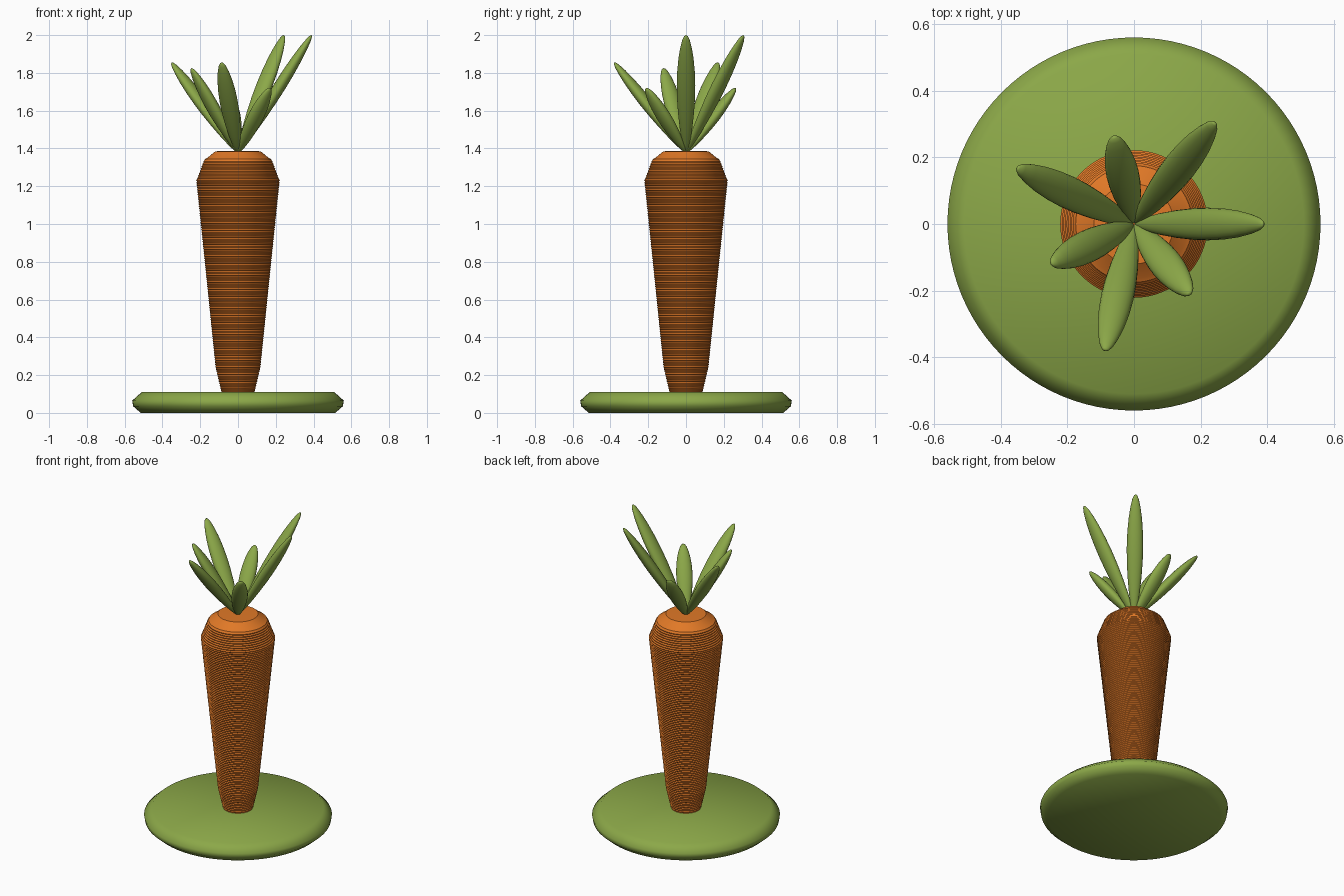
import bpy, bmesh, math
from mathutils import Vector, Matrix

if "Cube" in bpy.data.objects:
    bpy.data.objects.remove(bpy.data.objects["Cube"])


def material(name, rgb):
    m = bpy.data.materials.new(name)
    m.diffuse_color = (*rgb, 1)
    m.use_nodes = True
    m.node_tree.nodes["Principled BSDF"].inputs["Base Color"].default_value = m.diffuse_color
    return m


GREEN = material("leaf green", (0.26, 0.39, 0.065))
ORANGE = material("carrot orange", (0.75, 0.19, 0.02))


def lathe(name, profile, mat, segs, smooth_angle, squash=1.0, matrix=Matrix()):
    """Revolve (radius, z) points around z; zero radius closes to a point."""
    bm = bmesh.new()
    rings = []
    for r, z in profile:
        n = segs if r > 0 else 1
        rings.append([bm.verts.new((r * math.cos(2 * math.pi * i / segs),
                                    r * squash * math.sin(2 * math.pi * i / segs), z))
                      for i in range(n)])
    for a, b in zip(rings, rings[1:]):
        for i in range(segs):
            j = (i + 1) % segs
            quad = [a[i % len(a)], a[j % len(a)], b[j % len(b)], b[i % len(b)]]
            bm.faces.new(list(dict.fromkeys(quad)))
    bmesh.ops.recalc_face_normals(bm, faces=bm.faces)
    bm.transform(matrix)
    me = bpy.data.meshes.new(name)
    bm.to_mesh(me)
    bm.free()
    me.materials.append(mat)
    ob = bpy.data.objects.new(name, me)
    bpy.context.collection.objects.link(ob)
    bpy.ops.object.select_all(action='DESELECT')
    ob.select_set(True)
    bpy.context.view_layer.objects.active = ob
    bpy.ops.object.shade_smooth_by_angle(angle=math.radians(smooth_angle))
    return ob


# Round base with chamfered rim
lathe("base", [(0, 0), (0.515, 0), (0.555, 0.035), (0.56, 0.065), (0.51, 0.11), (0, 0.11)],
      GREEN, 96, 70)

# Carrot root: smooth outline broken into fine ridges
OUTLINE = [(0.088, 0.10), (0.092, 0.12), (0.12, 0.24), (0.222, 1.23), (0.18, 1.34), (0.12, 1.385)]


def outline_radius(z):
    for (r0, z0), (r1, z1) in zip(OUTLINE, OUTLINE[1:]):
        if z <= z1:
            return r0 + (r1 - r0) * (z - z0) / (z1 - z0)
    return OUTLINE[-1][0]


RIDGES = 100
root = [(0, 0.10)]
for i in range(2 * RIDGES + 1):
    z = 0.10 + 1.25 * i / (2 * RIDGES)
    root.append((outline_radius(z) + (0.0 if i % 2 else -0.004), z))
root += [(0.12, 1.385), (0, 1.387)]
lathe("carrot_root", root, ORANGE, 64, 30)

# Seven leaves fanned evenly: (horizontal reach, tip height)
LEAVES = [(0.39, 2.0), (0.39, 2.0), (0.27, 1.72), (0.39, 1.855),
          (0.275, 1.825), (0.39, 1.855), (0.27, 1.72)]
SHAPE = [(0, 0), (0.2, 0.03), (0.42, 0.09), (0.66, 0.2), (0.85, 0.33), (0.97, 0.46),
         (1, 0.57), (0.95, 0.69), (0.82, 0.8), (0.63, 0.89), (0.4, 0.96), (0.2, 0.99), (0, 1)]
start = Vector((0, 0, 1.375))
for i, (reach, top) in enumerate(LEAVES):
    a = i * 2 * math.pi / len(LEAVES)
    d = Vector((reach * math.cos(a), reach * math.sin(a), top - start.z))
    side = Vector((-math.sin(a), math.cos(a), 0))
    axis = d.normalized()
    face = side.cross(axis)
    rot = Matrix((side, axis.cross(side), axis)).transposed().to_4x4()
    lathe(f"leaf_{i + 1}", [(0.049 * r, t * d.length) for r, t in SHAPE],
          GREEN, 20, 80, 0.65, Matrix.Translation(start) @ rot)
